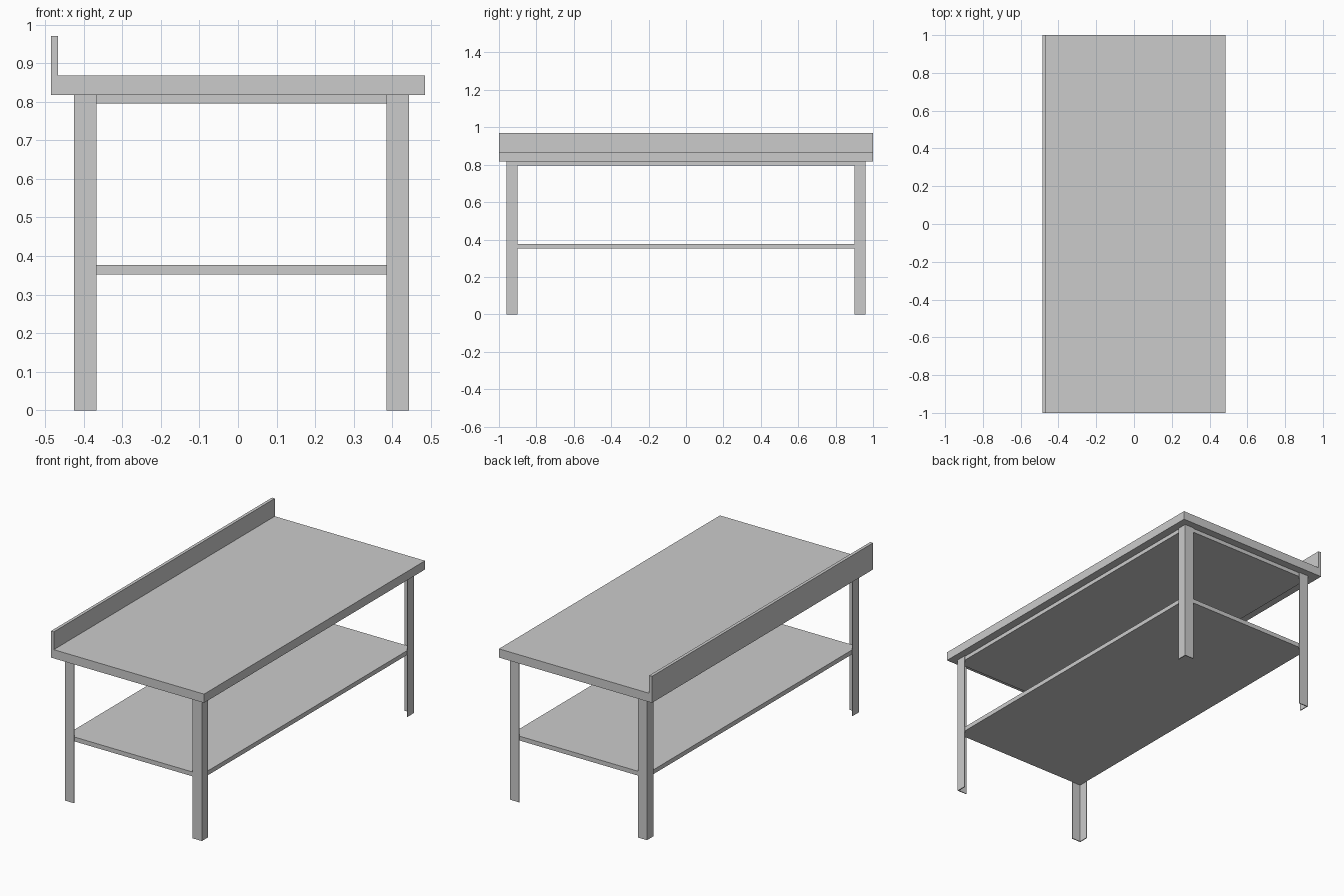
import bpy, bmesh
from mathutils import Vector

if "Cube" in bpy.data.objects:
    bpy.data.objects.remove(bpy.data.objects["Cube"])

CX = 0.009               # centre of the base frame in x
HX, HY = 0.434, 0.96     # half spans of the base frame, outside the legs
T, FLANGE = 0.005, 0.058 # leg sheet thickness and flange width


def extrude(name, points, direction):
    """Solid made by sweeping a closed profile along a vector."""
    bm = bmesh.new()
    face = bm.faces.new([bm.verts.new(p) for p in points])
    res = bmesh.ops.extrude_face_region(bm, geom=[face])
    verts = [g for g in res["geom"] if isinstance(g, bmesh.types.BMVert)]
    bmesh.ops.translate(bm, verts=verts, vec=Vector(direction))
    bmesh.ops.recalc_face_normals(bm, faces=bm.faces)
    mesh = bpy.data.meshes.new(name)
    bm.to_mesh(mesh)
    bm.free()
    obj = bpy.data.objects.new(name, mesh)
    bpy.context.collection.objects.link(obj)
    return obj


def panel(name, z0, z1):
    """Flat panel seated inside the corners of the four legs."""
    x, y = HX - T, HY - T
    pts = [(CX - x, -y, z0), (CX + x, -y, z0), (CX + x, y, z0), (CX - x, y, z0)]
    return extrude(name, pts, (0, 0, z1 - z0))


# Worktop with upstand, one L-shaped profile along y
top = [(-0.485, 0.818), (0.485, 0.818), (0.485, 0.868),
       (-0.467, 0.868), (-0.467, 0.97), (-0.485, 0.97)]
extrude("worktop", [(x, -1, z) for x, z in top], (0, 2, 0))

# Support panel under the worktop and lower shelf
panel("under_panel", 0.795, 0.818)
panel("lower_shelf", 0.352, 0.377)

# Angle-section legs, corners pointing outward
section = [(0, 0), (FLANGE, 0), (FLANGE, T), (T, T), (T, FLANGE), (0, FLANGE)]
for sx, side in ((-1, "left"), (1, "right")):
    for sy, end in ((-1, "front"), (1, "back")):
        pts = [(CX + sx * (HX - u), sy * (HY - v), 0) for u, v in section]
        extrude(f"{end}_{side}_leg", pts, (0, 0, 0.818))
